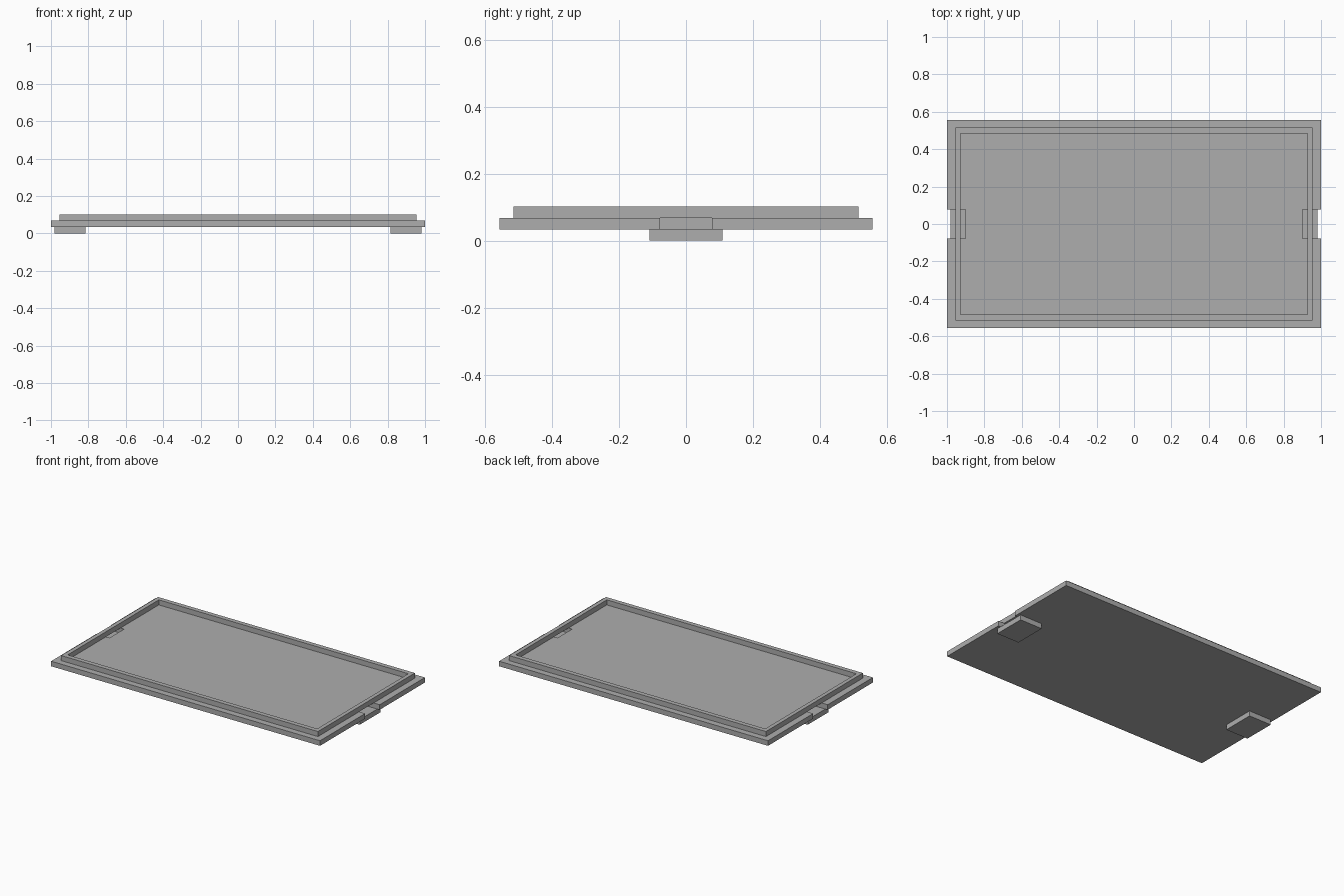
import bpy
import bmesh

cube = bpy.data.objects.get("Cube")
if cube:
    bpy.data.objects.remove(cube, do_unlink=True)

# Single plain grey
GREY = (0.42, 0.42, 0.42, 1)
grey = bpy.data.materials.new("plain grey")
grey.use_nodes = True
grey.diffuse_color = GREY
grey.node_tree.nodes["Principled BSDF"].inputs["Base Color"].default_value = GREY

# Layer heights
PLATE_Z, RIM_Z, TOP_Z = 0.034, 0.068, 0.102


def rectangle(x0, x1, y0, y1):
    return [(x0, y0), (x1, y0), (x1, y1), (x0, y1)]


def finish(name, bm):
    bmesh.ops.recalc_face_normals(bm, faces=bm.faces)
    mesh = bpy.data.meshes.new(name)
    bm.to_mesh(mesh)
    bm.free()
    mesh.materials.append(grey)
    obj = bpy.data.objects.new(name, mesh)
    bpy.context.collection.objects.link(obj)
    return obj


def slab(name, outline, z0, z1):
    """Extrude a flat outline between two heights."""
    bm = bmesh.new()
    face = bm.faces.new([bm.verts.new((x, y, z0)) for x, y in outline])
    ext = bmesh.ops.extrude_face_region(bm, geom=[face])
    top = [v for v in ext["geom"] if isinstance(v, bmesh.types.BMVert)]
    bmesh.ops.translate(bm, verts=top, vec=(0, 0, z1 - z0))
    return finish(name, bm)


def frame(name, outer, inner, z0, z1):
    """Rectangular ring with an open centre."""
    bm = bmesh.new()
    loops = [[bm.verts.new((x, y, z)) for x, y in outline]
             for outline, z in ((outer, z0), (outer, z1), (inner, z1), (inner, z0))]
    for k in range(4):
        a, b = loops[k], loops[(k + 1) % 4]
        for i in range(4):
            j = (i + 1) % 4
            bm.faces.new((a[i], a[j], b[j], b[i]))
    return finish(name, bm)


# Base plate with a notch through the middle of each short side
W, D, NOTCH_X, NOTCH_Y = 1.0, 0.557, 0.901, 0.077
right_half = [(W, -D), (W, -NOTCH_Y), (NOTCH_X, -NOTCH_Y),
              (NOTCH_X, NOTCH_Y), (W, NOTCH_Y), (W, D)]
left_half = [(-x, -y) for x, y in right_half]
slab("base_plate", right_half + left_half, PLATE_Z, RIM_Z)

# Raised rim, bridging the notches
frame("raised_rim", rectangle(-0.955, 0.955, -0.515, 0.515),
      rectangle(-0.928, 0.928, -0.484, 0.484), RIM_Z, TOP_Z)

# Clip blocks beneath the notches
for side, sign in (("left", 1), ("right", -1)):
    x0, x1 = sorted((sign * 0.816, sign * 0.982))
    slab(side + "_clip_block", rectangle(x0, x1, -0.109, 0.109), 0, PLATE_Z)
